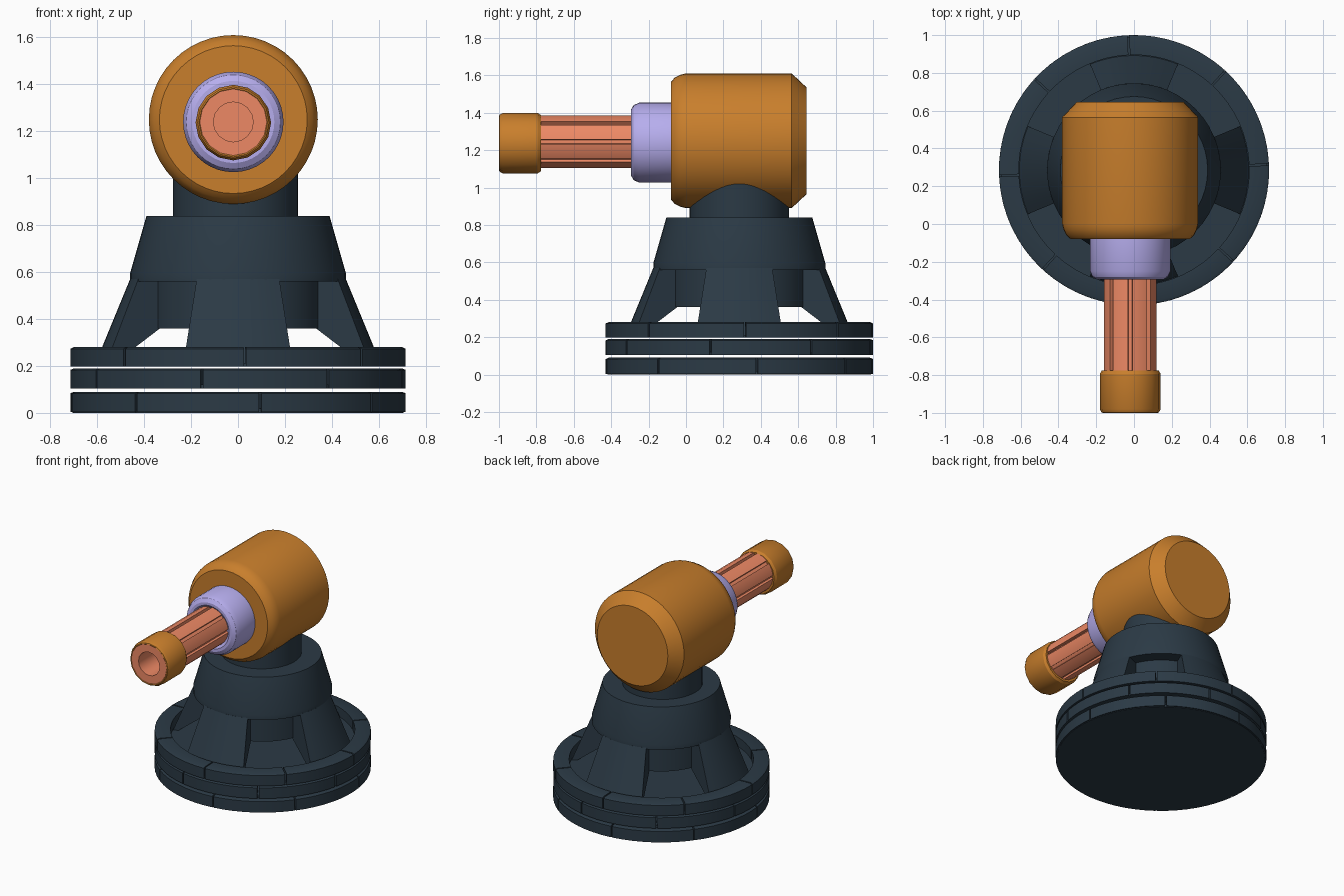
import bpy, bmesh
from math import sin, cos, pi, radians

if "Cube" in bpy.data.objects:
    bpy.data.objects.remove(bpy.data.objects["Cube"])


def material(name, rgb):
    m = bpy.data.materials.new(name)
    m.diffuse_color = (*rgb, 1)
    m.use_nodes = True
    m.node_tree.nodes["Principled BSDF"].inputs["Base Color"].default_value = m.diffuse_color
    return m


DARK = material("dark_slate", (0.024, 0.042, 0.060))
ORANGE = material("orange", (0.58, 0.21, 0.025))
CORAL = material("coral", (0.85, 0.25, 0.13))
LILAC = material("lilac", (0.47, 0.42, 0.85))

BASE = (0, 0.285, 0)
AXIS = (-0.02, 0, 1.24)


def finish(name, bm, mat, loc):
    bmesh.ops.remove_doubles(bm, verts=bm.verts, dist=1e-5)
    bmesh.ops.dissolve_degenerate(bm, edges=bm.edges, dist=1e-6)
    bmesh.ops.recalc_face_normals(bm, faces=bm.faces)
    me = bpy.data.meshes.new(name)
    bm.to_mesh(me)
    bm.free()
    me.materials.append(mat)
    ob = bpy.data.objects.new(name, me)
    ob.location = loc
    bpy.context.collection.objects.link(ob)
    bpy.ops.object.select_all(action='DESELECT')
    ob.select_set(True)
    bpy.context.view_layer.objects.active = ob
    bpy.ops.object.shade_smooth_by_angle(angle=radians(28))
    return ob


def sweep(bm, profile, start, span, steps, along_y=False):
    """Revolve a closed (radius, height) profile through an arc, capping open ends."""
    full = abs(span - 360) < 1e-6
    rings = []
    for i in range(steps if full else steps + 1):
        a = radians(start + span * i / steps)
        rings.append([bm.verts.new((r * cos(a), h, r * sin(a)) if along_y
                                   else (r * cos(a), r * sin(a), h)) for r, h in profile])
    n = len(profile)
    for i in range(steps):
        p, q = rings[i], rings[(i + 1) % len(rings)]
        for j in range(n):
            k = (j + 1) % n
            if profile[j][0] == 0 and profile[k][0] == 0:
                continue
            bm.faces.new((p[j], p[k], q[k], q[j]))
    if not full:
        bm.faces.new(rings[0])
        bm.faces.new(rings[-1])


def lathe(name, profile, mat, loc, steps=48, along_y=False):
    bm = bmesh.new()
    sweep(bm, profile, 0, 360, steps, along_y)
    return finish(name, bm, mat, loc)


# Three stacked base rings, each of eight blocks around a thin disc
for name, z0, z1, turn in (("lower", 0.003, 0.09, 7.6),
                           ("middle", 0.105, 0.19, -12.5),
                           ("upper", 0.197, 0.28, 2.4)):
    bm = bmesh.new()
    block = [(0.61, z0), (0.715, z0), (0.715, z1 - 0.007), (0.70, z1), (0.61, z1)]
    for i in range(8):
        sweep(bm, block, -90 + turn + 45 * i + 0.4, 44.2, 8)
    finish(name + "_base_blocks", bm, DARK, BASE)
    low = 0 if name == "lower" else z0
    radius = 0.705
    lathe(name + "_base_disc", [(0, low), (radius, low), (radius, z0 + 0.015),
                                (0, z0 + 0.015)], DARK, BASE, 64)

# Four splayed legs, each an eighth of a revolved wall
bm = bmesh.new()
leg = [(0.33, 0.36), (0.36, 0.36), (0.58, 0.205), (0.61, 0.205), (0.46, 0.57), (0.33, 0.57)]
for i in range(4):
    sweep(bm, leg, 90 * i - 22.5, 45, 8)
finish("pedestal_legs", bm, DARK, BASE)

# Pedestal core, flared body and neck
lathe("pedestal_core", [(0, 0.36), (0.37, 0.36), (0.37, 0.58), (0, 0.58)], DARK, BASE)
lathe("pedestal_body", [(0, 0.56), (0.46, 0.56), (0.46, 0.595), (0.39, 0.84), (0, 0.84)], DARK, BASE)
lathe("neck", [(0, 0.80), (0.266, 0.80), (0.266, 1.12), (0, 1.12)], DARK, (-0.01, 0.285, 0))

# Drum head lying along y
lathe("drum_head", [(0, -0.08), (0.315, -0.08), (0.338, -0.06), (0.353, -0.03), (0.36, 0.0),
                    (0.36, 0.565), (0.285, 0.645), (0, 0.645)], ORANGE, (-0.02, 0, 1.25), 48, True)

# Collar with a rounded front lip
lathe("collar", [(0.12, -0.06), (0.12, -0.27), (0.155, -0.295), (0.175, -0.295), (0.20, -0.28),
                 (0.214, -0.25), (0.214, -0.06)], LILAC, AXIS, 40, True)

# Fluted barrel: bored core with eight raised ribs
lathe("barrel_core", [(0, -0.80), (0.085, -0.80), (0.085, -0.998), (0.143, -0.998),
                      (0.143, -0.80), (0.122, -0.78), (0.122, -0.2), (0, -0.2)],
      CORAL, (-0.02, 0, 1.24), 16, True)
bm = bmesh.new()
for i in range(8):
    sweep(bm, [(0.10, -0.80), (0.140, -0.80), (0.140, -0.2), (0.10, -0.2)],
          45 * i + 5, 35, 2, True)
finish("barrel_ribs", bm, CORAL, (-0.02, 0, 1.245))

# Muzzle band around the barrel tip
lathe("muzzle_band", [(0.135, -0.775), (0.135, -0.99), (0.146, -1.0), (0.152, -0.997), (0.161, -0.98),
                      (0.161, -0.793), (0.150, -0.775)], ORANGE, (-0.02, 0, 1.237), 16, True)
